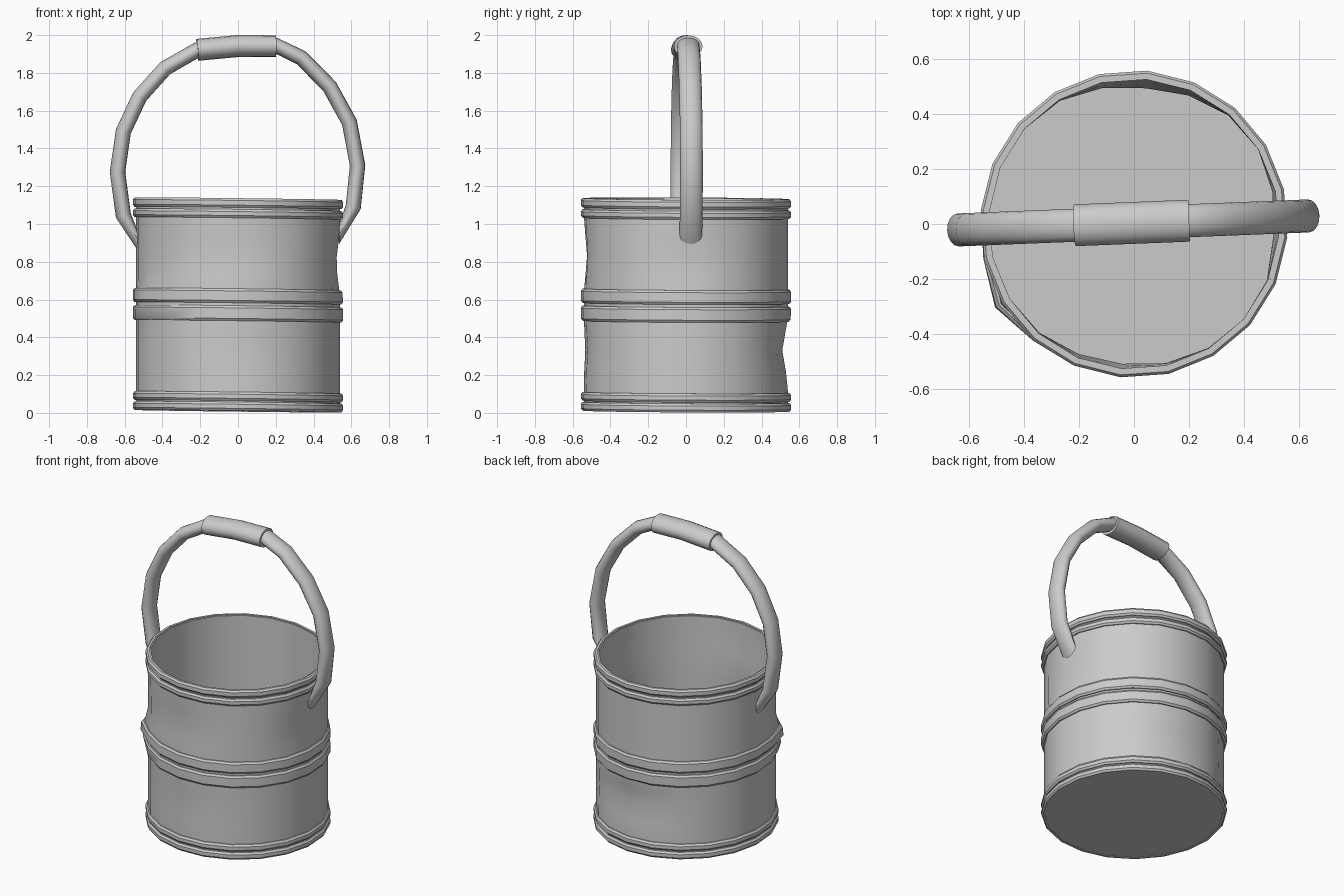
import bpy, bmesh, math
from mathutils import Vector

if "Cube" in bpy.data.objects:
    bpy.data.objects.remove(bpy.data.objects["Cube"])

SIDES, TURN = 20, math.radians(13)
# dents and bulge: angle (deg), height, angular width (deg), height width, depth
DENTS = [(85, 0.33, 26, 0.11, -0.032), (-100, 0.83, 24, 0.12, -0.018),
         (0, 0.80, 16, 0.12, -0.022), (-85, 0.33, 20, 0.10, -0.010),
         (210, 0.61, 11, 0.07, 0.032)]


def warp(r, a, z):
    """Worn bucket surface: dented radius and slight lean."""
    for deg, h, wa, wz, d in DENTS:
        da = (math.degrees(a) - deg + 180) % 360 - 180
        r += d * math.exp(-(da / wa) ** 2 - ((z - h) / wz) ** 2)
    x, y = r * math.cos(a), r * math.sin(a)
    return Vector((x, y, z - 0.012 * x - 0.005 * y))


def finish(name, bm):
    bmesh.ops.recalc_face_normals(bm, faces=bm.faces)
    me = bpy.data.meshes.new(name)
    bm.to_mesh(me)
    bm.free()
    ob = bpy.data.objects.new(name, me)
    bpy.context.collection.objects.link(ob)
    bpy.context.view_layer.objects.active = ob
    ob.select_set(True)
    bpy.ops.object.shade_smooth_by_angle(angle=math.radians(35))
    ob.select_set(False)
    return ob


def skin(bm, rings, loop):
    pairs = list(zip(rings, rings[1:])) + ([(rings[-1], rings[0])] if loop else [])
    for p, q in pairs:
        n = len(p)
        for i in range(n):
            j = (i + 1) % n
            bm.faces.new((p[i], p[j], q[j], q[i]))
    if not loop:
        bm.faces.new(rings[0])
        bm.faces.new(rings[-1])


def lathe(name, profile, loop=False):
    bm = bmesh.new()
    rings = [[bm.verts.new(warp(r, TURN + 2 * math.pi * i / SIDES, z))
              for i in range(SIDES)] for r, z in profile]
    skin(bm, rings, loop)
    return finish(name, bm)


def tube(name, path, ry, rn, flat_ends=False, sides=16):
    """Oval tube along an x-z path, slightly turned about z."""
    bm = bmesh.new()
    pts = [Vector((x, 0.004 + 0.04 * x, z)) for x, z in path]
    rings = []
    for k, p in enumerate(pts):
        t = (pts[min(k + 1, len(pts) - 1)] - pts[max(k - 1, 0)]).normalized()
        side = Vector((-0.04, 1, 0)).normalized()
        nrm = t.cross(side).normalized()
        if flat_ends and k in (0, len(pts) - 1):
            nrm = Vector((0, 0, math.copysign(1, nrm.z)))
            nrm *= 1.25
        rings.append([bm.verts.new(p + side * ry * math.cos(2 * math.pi * i / sides)
                                   + nrm * rn * math.sin(2 * math.pi * i / sides))
                      for i in range(sides)])
    skin(bm, rings, False)
    return finish(name, bm)


# bucket shell: outer wall, rim, inner wall and floor
heights = [0.012, 0.11, 0.22, 0.33, 0.42, 0.50, 0.61, 0.66, 0.74, 0.83, 0.93, 1.03, 1.13]
lathe("bucket_shell", [(0.543, z) for z in heights]
      + [(0.527, z) for z in reversed(heights[1:])] + [(0.527, 0.05)])

# hoops around the base, middle and rim
for name, z0, z1 in [("base_hoop_lower", 0.009, 0.055), ("base_hoop_upper", 0.062, 0.108),
                     ("middle_hoop_lower", 0.485, 0.565), ("middle_hoop_upper", 0.58, 0.655),
                     ("rim_hoop_lower", 1.03, 1.075), ("rim_hoop_upper", 1.085, 1.134)]:
    b = 0.012
    lathe(name, [(0.535, z0), (0.550, z0), (0.559, z0 + b), (0.559, z1 - b),
                 (0.550, z1), (0.535, z1)], loop=True)

# bail handle, ends set into the wall
tube("handle", [(-0.53, 0.91), (-0.607, 1.045), (-0.638, 1.275), (-0.607, 1.49),
                (-0.52, 1.675), (-0.385, 1.825), (-0.21, 1.925), (0.0, 1.942),
                (0.20, 1.945), (0.335, 1.88), (0.485, 1.728), (0.59, 1.538),
                (0.633, 1.31), (0.61, 1.09), (0.535, 0.945)], 0.06, 0.041, flat_ends=True)

# grip sleeve
tube("grip", [(-0.215, 1.922), (0.0, 1.942), (0.20, 1.941)], 0.076, 0.058)
